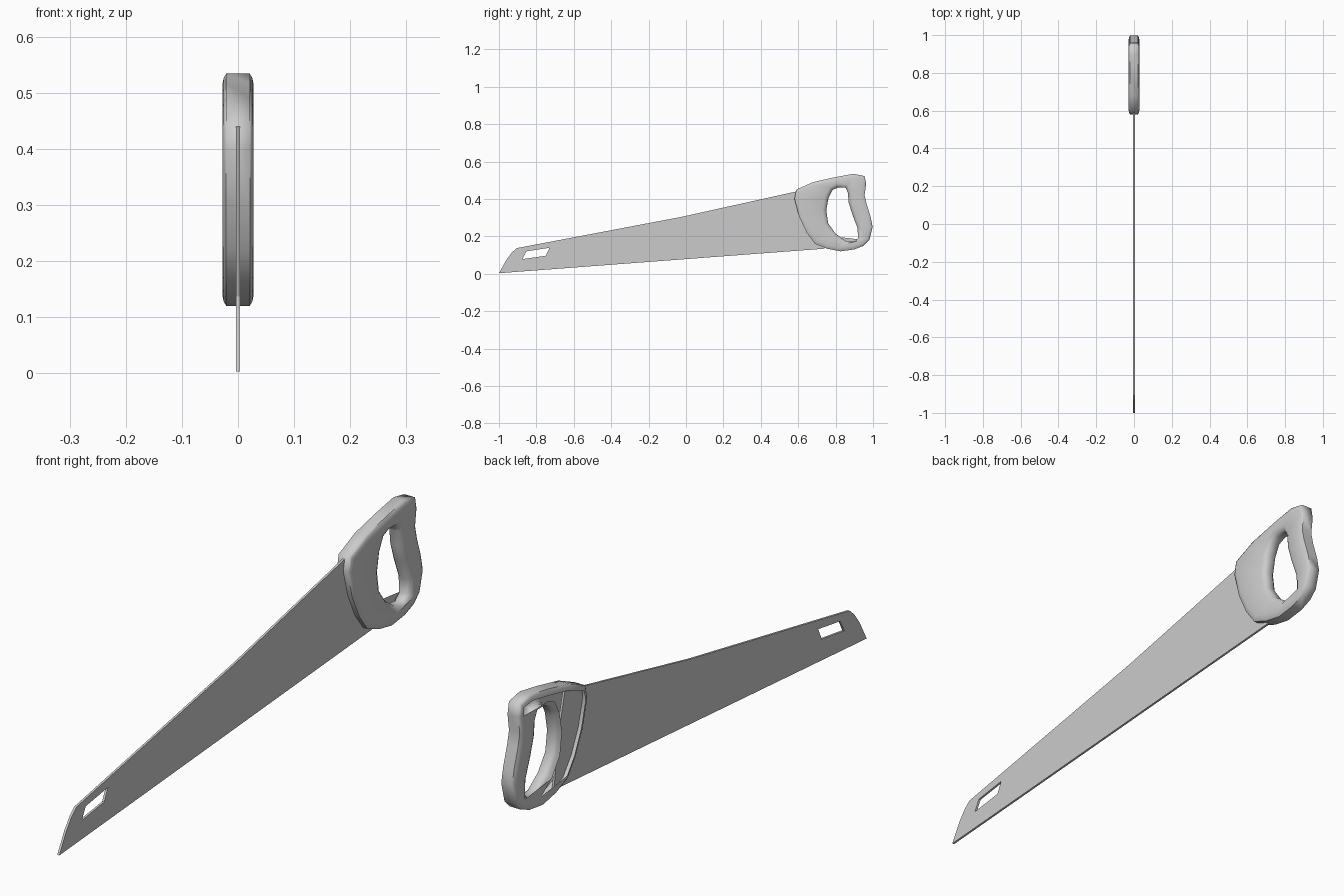
import bpy, bmesh, math
from mathutils import Vector

cube = bpy.data.objects.get("Cube")
if cube:
    bpy.data.objects.remove(cube)

grey = bpy.data.materials.new("plain grey")
grey.use_nodes = True
colour = (0.6, 0.6, 0.6, 1)
grey.diffuse_color = colour
grey.node_tree.nodes["Principled BSDF"].inputs["Base Color"].default_value = colour


def inset(points, amount):
    """Move a closed counter-clockwise outline inwards (outwards if negative)."""
    pts = [Vector(p) for p in points]
    result = []
    for i, p in enumerate(pts):
        a = (p - pts[i - 1]).normalized()
        b = (pts[(i + 1) % len(pts)] - p).normalized()
        n = Vector((-a.y - b.y, a.x + b.x)).normalized()
        result.append(p + n * amount)
    return result


def plate(name, outer, hole, outer_steps, hole_steps):
    """Plate with one hole; steps are (inset, half thickness) from rim to face."""
    bm = bmesh.new()
    caps = {1: [], -1: []}
    for outline, steps, sign in ((outer, outer_steps, 1), (hole, hole_steps, -1)):
        rings = [(d, -h) for d, h in reversed(steps)] + list(steps)
        loops = [[bm.verts.new((x, p.x, p.y)) for p in inset(outline, sign * d)]
                 for d, x in rings]
        n = len(outline)
        for a, b in zip(loops, loops[1:]):
            for i in range(n):
                j = (i + 1) % n
                bm.faces.new((a[i], a[j], b[j], b[i]))
        for side, loop in ((-1, loops[0]), (1, loops[-1])):
            caps[side] += [bm.edges.get((loop[i - 1], loop[i])) for i in range(n)]
    # Fill both broad faces around the hole
    for side, edges in caps.items():
        bmesh.ops.triangle_fill(bm, edges=edges, use_beauty=True, normal=(side, 0, 0))
    bmesh.ops.recalc_face_normals(bm, faces=bm.faces)
    mesh = bpy.data.meshes.new(name)
    bm.to_mesh(mesh)
    bm.free()
    mesh.materials.append(grey)
    obj = bpy.data.objects.new(name, mesh)
    bpy.context.collection.objects.link(obj)
    return obj


# Thin tapering blade with a slanted hanging slot
blade_outline = [(-1, 0.003), (0.74, 0.134), (0.72, 0.3), (0.68, 0.457), (0.59, 0.44),
                 (-0.02, 0.305), (-0.905, 0.137), (-0.93, 0.115), (-0.96, 0.075)]
slot = [(-0.875, 0.078), (-0.75, 0.096), (-0.73, 0.139), (-0.853, 0.12)]
flat = [(0, 0.004)]
plate("blade", blade_outline, slot, flat, flat)

# Rounded closed handle with a finger opening
handle_outline = [(0.59, 0.45), (0.58, 0.4), (0.605, 0.305), (0.645, 0.22), (0.69, 0.16),
                  (0.755, 0.134), (0.826, 0.12), (0.9, 0.13), (0.95, 0.15), (0.98, 0.18),
                  (0.998, 0.25), (0.987, 0.305), (0.965, 0.375), (0.955, 0.42),
                  (0.963, 0.48), (0.955, 0.522), (0.895, 0.534), (0.8, 0.517), (0.68, 0.49)]
opening = [(0.81, 0.46), (0.783, 0.448), (0.762, 0.405), (0.75, 0.34), (0.76, 0.27),
           (0.8, 0.214), (0.853, 0.176), (0.9, 0.172), (0.92, 0.19), (0.917, 0.245),
           (0.89, 0.315), (0.87, 0.38), (0.865, 0.435), (0.853, 0.46)]
handle = plate("handle", handle_outline, opening,
               [(0, 0.021), (0.008, 0.0255), (0.02, 0.028)],
               [(0, 0.012), (0.007, 0.021), (0.02, 0.028)])
bpy.ops.object.select_all(action="DESELECT")
handle.select_set(True)
bpy.context.view_layer.objects.active = handle
bpy.ops.object.shade_smooth_by_angle(angle=math.radians(60))
